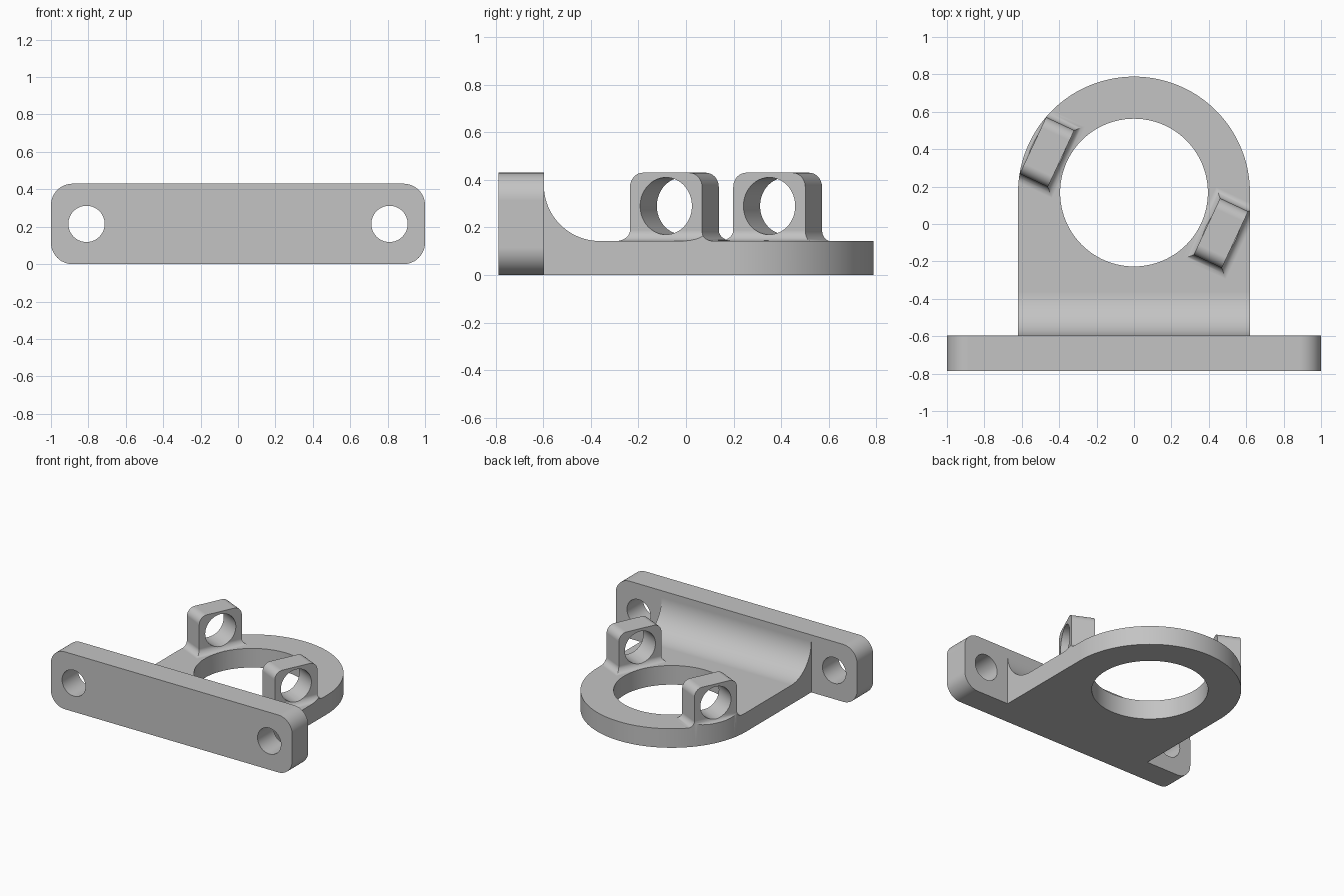
import bpy, bmesh, math
from math import sin, cos, pi
from mathutils import Matrix, Vector

if "Cube" in bpy.data.objects:
    bpy.data.objects.remove(bpy.data.objects["Cube"])

grey = bpy.data.materials.new("light grey")
grey.use_nodes = True
colour = (0.55, 0.55, 0.55, 1)
grey.diffuse_color = colour
grey.node_tree.nodes["Principled BSDF"].inputs["Base Color"].default_value = colour

# Main dimensions
RING_Y, RING_R, BORE_R = 0.168, 0.62, 0.395
PLATE_H, TOP = 0.143, 0.43
FRONT, FLANGE_BACK = -0.787, -0.597
LUG_ANGLE, LUG_DIST = math.radians(-25), 0.513


def loft(name, loops):
    """Closed solid through a stack of loops with equal point counts."""
    bm = bmesh.new()
    rings = [[bm.verts.new(p) for p in loop] for loop in loops]
    n = len(rings[0])
    for low, high in zip(rings, rings[1:]):
        for i in range(n):
            j = (i + 1) % n
            bm.faces.new((low[i], low[j], high[j], high[i]))
    bm.faces.new(rings[0][::-1])
    bm.faces.new(rings[-1])
    bmesh.ops.recalc_face_normals(bm, faces=bm.faces)
    mesh = bpy.data.meshes.new(name)
    bm.to_mesh(mesh)
    bm.free()
    mesh.materials.append(grey)
    obj = bpy.data.objects.new(name, mesh)
    bpy.context.collection.objects.link(obj)
    return obj


def prism(name, outline, place, start, end):
    """Extrude a 2D outline; place(a, b, depth) gives the 3D point."""
    return loft(name, [[place(a, b, d) for a, b in outline] for d in (start, end)])


def arc(cx, cy, r, a0, a1, steps):
    return [(cx + r * cos(a0 + (a1 - a0) * i / steps),
             cy + r * sin(a0 + (a1 - a0) * i / steps)) for i in range(steps + 1)]


def cylinder(name, centre, r, direction, half_length, steps=64):
    turn = Vector(direction).to_track_quat('Z', 'Y').to_matrix()
    circle = arc(0, 0, r, 0, 2 * pi, steps)[:-1]
    return prism(name, circle, lambda a, b, d: Vector(centre) + turn @ Vector((a, b, d)),
                 -half_length, half_length)


def combine(target, tool, operation):
    mod = target.modifiers.new("combine", 'BOOLEAN')
    mod.operation, mod.solver, mod.object = operation, 'EXACT', tool
    bpy.context.view_layer.objects.active = target
    bpy.ops.object.modifier_apply(modifier=mod.name)
    bpy.data.objects.remove(tool)


def along_x(a, b, d):
    return (d, a, b)


def along_y(a, b, d):
    return (a, d, b)


def along_z(a, b, d):
    return (a, b, d)


# Base plate with the large fillet rising to the flange
fillet = 0.235
side = [(-0.7, 0), (0.9, 0), (0.9, PLATE_H)]
side += arc(FLANGE_BACK + fillet, PLATE_H + fillet, fillet, 1.5 * pi, pi, 24)
side += [(-0.7, PLATE_H + fillet)]
bracket = prism("bracket", side, along_x, -0.75, 0.75)

# Two lugs with rounded tops and mitred fillets at the foot
half_t, half_w, foot, corner = 0.083, 0.167, 0.045, 0.06
levels = [(half_t + foot, half_w + foot, 0.08)]
for i in range(9):
    a = i / 8 * pi / 2
    flare = foot * (1 - sin(a))
    levels.append((half_t + flare, half_w + flare, PLATE_H + foot * (1 - cos(a))))
for i in range(9):
    a = i / 8 * pi / 2
    levels.append((half_t, half_w - corner * (1 - cos(a)), TOP - corner * (1 - sin(a))))
for sign, name in ((1, "left_lug"), (-1, "right_lug")):
    place = (Matrix.Translation((0, RING_Y, 0)) @ Matrix.Rotation(LUG_ANGLE, 4, 'Z')
             @ Matrix.Translation((sign * LUG_DIST, 0, 0)))
    corners = ((-1, -1), (1, -1), (1, 1), (-1, 1))
    lug = loft(name, [[place @ Vector((sx * t, sy * w, z)) for sx, sy in corners]
                      for t, w, z in levels])
    combine(bracket, lug, 'UNION')

# Trim to the rounded plan outline, then cut the big bore
plan = [(-RING_R, -0.69), (RING_R, -0.69)] + arc(0, RING_Y, RING_R, 0, pi, 72)
combine(bracket, prism("plan_trim", plan, along_z, -0.2, 1), 'INTERSECT')
combine(bracket, cylinder("main_bore", (0, RING_Y, 0), BORE_R, (0, 0, 1), 1, 96), 'DIFFERENCE')

# Shared bore through both lugs
axis = (cos(LUG_ANGLE), sin(LUG_ANGLE), 0)
combine(bracket, cylinder("lug_bore", (0, RING_Y, 0.29), 0.12, axis, 0.75), 'DIFFERENCE')

# Mounting flange with rounded ends and two bolt holes
r = 0.115
outline = []
for i, (sx, z) in enumerate(((1, TOP - r), (-1, TOP - r), (-1, r), (1, r))):
    outline += arc(sx * (1 - r), z, r, i * pi / 2, (i + 1) * pi / 2, 12)
flange = prism("flange", outline, along_y, FRONT, FLANGE_BACK)
for sx in (-1, 1):
    combine(flange, cylinder("bolt_hole", (sx * 0.81, -0.7, TOP / 2), 0.097, (0, 1, 0), 0.4),
            'DIFFERENCE')
combine(bracket, flange, 'UNION')
bracket.name = "mounting_bracket"

# Smooth curved walls, keep machined edges crisp
bpy.ops.object.select_all(action='DESELECT')
bracket.select_set(True)
bpy.context.view_layer.objects.active = bracket
bpy.ops.object.shade_smooth_by_angle(angle=math.radians(30))
weighted = bracket.modifiers.new("even_shading", 'WEIGHTED_NORMAL')
weighted.keep_sharp = True
